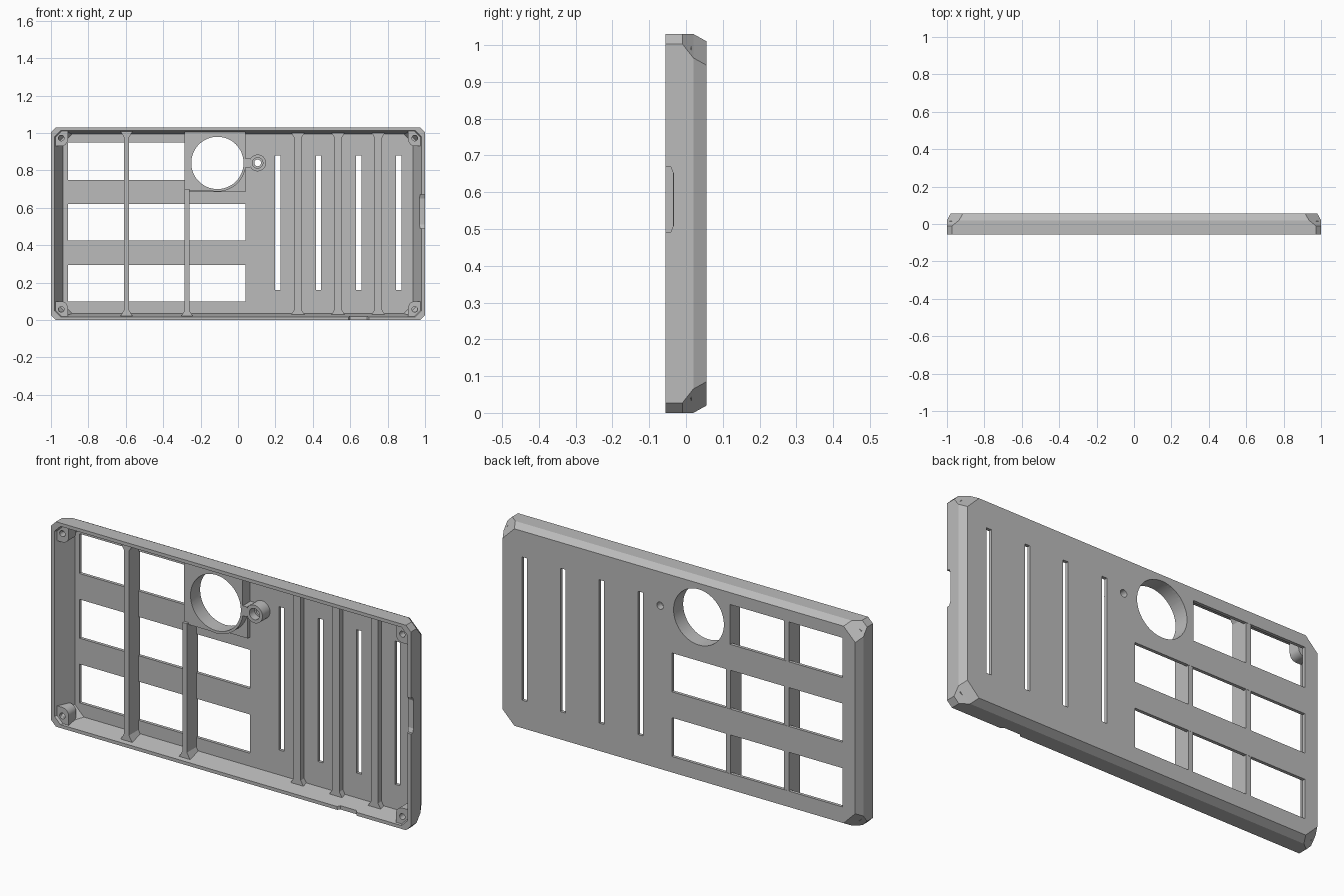
import bpy, bmesh, math

W, H, FRONT, BACK, FLOOR = 1.0, 1.03, -0.056, 0.056, 0.040

old = bpy.data.objects.get("Cube")
if old:
    bpy.data.objects.remove(old)

grey = bpy.data.materials.new("matte_grey")
grey.use_nodes = True
grey.diffuse_color = (0.5, 0.5, 0.5, 1)
grey.node_tree.nodes["Principled BSDF"].inputs["Base Color"].default_value = (0.5, 0.5, 0.5, 1)


def loft(bm, rings):
    """Skin a closed solid through rings of (x, y, z) points."""
    loops = [[bm.verts.new(p) for p in ring] for ring in rings]
    n = len(loops[0])
    for a, b in zip(loops, loops[1:]):
        for i in range(n):
            j = (i + 1) % n
            bm.faces.new((a[i], a[j], b[j], b[i]))
    bm.faces.new(loops[0])
    bm.faces.new(loops[-1])


def prism(bm, pts, y0, y1):
    loft(bm, [[(x, y, z) for x, z in pts] for y in (y0, y1)])


def rect(x0, x1, z0, z1):
    return [(x0, z0), (x1, z0), (x1, z1), (x0, z1)]


def circle(x, z, r, n=48):
    return [(x + r * math.cos(2 * math.pi * i / n), z + r * math.sin(2 * math.pi * i / n))
            for i in range(n)]


def octagon(y, ix, iz, c):
    """Panel outline inset by ix, iz; corner planes cut c from the full rectangle."""
    x, z = W - ix, H / 2 - iz
    cut = c - ix - iz
    pts = [(x, z - cut), (x - cut, z), (cut - x, z), (-x, z - cut),
           (-x, cut - z), (cut - x, -z), (x - cut, -z), (x, cut - z)]
    return [(px, y, pz + H / 2) for px, pz in pts]


def finish(name, bm):
    bmesh.ops.recalc_face_normals(bm, faces=bm.faces)
    mesh = bpy.data.meshes.new(name)
    bm.to_mesh(mesh)
    bm.free()
    mesh.materials.append(grey)
    ob = bpy.data.objects.new(name, mesh)
    bpy.context.collection.objects.link(ob)
    return ob


def solid(name, *parts):
    bm = bmesh.new()
    for pts, y0, y1 in parts:
        prism(bm, pts, y0, y1)
    return finish(name, bm)


def combine(ob, other, operation="DIFFERENCE"):
    mod = ob.modifiers.new("bool", "BOOLEAN")
    mod.operation, mod.object, mod.solver = operation, other, "EXACT"
    bpy.context.view_layer.objects.active = ob
    bpy.ops.object.modifier_apply(modifier=mod.name)
    bpy.data.objects.remove(other)


def smooth(ob):
    bpy.ops.object.select_all(action="DESELECT")
    ob.select_set(True)
    bpy.context.view_layer.objects.active = ob
    bpy.ops.object.shade_smooth_by_angle(angle=math.radians(25))


# Shell: chamfered outside, sloped cavity open to the front
bm = bmesh.new()
loft(bm, [octagon(FRONT, 0, 0, 0.027), octagon(-0.01, 0, 0, 0.027),
          octagon(0.02, 0, 0, 0.065), octagon(BACK, 0.02, 0.02, 0.105)])
shell = finish("shell", bm)
bm = bmesh.new()
loft(bm, [octagon(FRONT - 0.01, 0.015, 0.015, 0.06), octagon(FLOOR, 0.065, 0.035, 0.15)])
combine(shell, finish("cavity_cutter", bm))

# Windows, vent slots and round openings through the floor
LENS, SCREW = (-0.11, 0.84), (0.105, 0.84)
windows = [(-0.91, -0.285, 0.75, 0.95), (-0.91, 0.04, 0.425, 0.62), (-0.91, 0.04, 0.10, 0.295)]
slots = [(x - 0.014, x + 0.014, 0.16, 0.88) for x in (0.213, 0.43, 0.645, 0.86)]
cuts = [(rect(*r), 0, 0.1) for r in windows + slots]
cuts += [(circle(*LENS, 0.14), 0, 0.1), (circle(*SCREW, 0.018, 24), 0, 0.1)]
combine(shell, solid("opening_cutter", *cuts))

# Notches in the rim: one on the left side, one on the bottom
bm = bmesh.new()
side = [(-0.07, 0.49), (-0.042, 0.49), (-0.034, 0.51), (-0.034, 0.65), (-0.042, 0.67), (-0.07, 0.67)]
loft(bm, [[(x, y, z) for y, z in side] for x in (0.96, 1.05)])
under = [(0.58, -0.07), (0.60, -0.044), (0.69, -0.044), (0.71, -0.07)]
loft(bm, [[(x, y, z) for x, y in under] for z in (-0.05, 0.03)])
combine(shell, finish("notch_cutter", bm))


# Ribs flare at both ends to meet the walls
def rib(name, x0, x1, z0, z1, y0, y1, flare_top=True):
    f, d = 0.018, 0.03
    t = f if flare_top else 0
    pts = [(x0 - f, z0), (x1 + f, z0), (x1, z0 + d), (x1, z1 - d),
           (x1 + t, z1), (x0 - t, z1), (x0, z1 - d), (x0, z0 + d)]
    solid(name, (pts, y0, y1))


rib("tall_rib_outer", -0.61, -0.582, 0.022, 1.008, -0.035, 0.055)
rib("tall_rib_inner", -0.285, -0.26, 0.022, 0.70, -0.035, 0.055, False)
for i, x in enumerate((0.30, 0.515, 0.73)):
    rib(f"low_rib_{i + 1}", x, x + 0.04, 0.025, 1.005, 0.012, FLOOR + 0.005)

# Lens housing: solid block to the top wall, ring and lower ledge
lens = solid("lens_housing", (rect(-0.285, 0.04, 0.84, 1.008), -0.02, 0.05))
combine(lens, solid("housing_side", (rect(-0.285, -0.11, 0.69, 0.90), -0.02, 0.05)), "UNION")
combine(lens, solid("housing_ring", (circle(*LENS, 0.153), -0.02, 0.05)), "UNION")
combine(lens, solid("housing_ledge", (rect(-0.285, 0.04, 0.685, 0.86), 0.02, 0.05)), "UNION")
combine(lens, solid("lens_cutter", (circle(*LENS, 0.14), -0.1, 0.1)))
smooth(lens)

# Screw post beside the lens, joined by a web
web = solid("screw_web", (rect(0.036, 0.064, 0.815, 0.865), -0.02, 0.045))
post = solid("screw_post", (circle(*SCREW, 0.045, 32), -0.02, 0.045))
combine(post, solid("post_bore", (circle(*SCREW, 0.028, 32), -0.1, 0.02)))
combine(post, solid("post_hole", (circle(*SCREW, 0.018, 24), -0.1, 0.1)))
smooth(post)

# Corner screw bosses: rounded towards the middle, with blind holes
for sx, side_name in ((1, "left"), (-1, "right")):
    for sz, level in ((1, "top"), (-1, "bottom")):
        cx, cz = 0.945, 0.45
        arc = [(cx - 0.035 * math.sin(a), cz - 0.035 * math.cos(a))
               for a in (i * math.pi / 16 for i in range(9))]
        outline = arc + [(0.91, 0.502), (0.948, 0.502), (0.986, 0.474), (0.986, 0.415)]
        pts = [(sx * x, H / 2 + sz * z) for x, z in outline]
        boss = solid(f"boss_{level}_{side_name}", (pts, -0.045, 0.015))
        hole = circle(sx * cx, H / 2 + sz * (cz + 0.008), 0.015, 24)
        combine(boss, solid("boss_hole", (hole, -0.1, 0.005)))
        smooth(boss)
